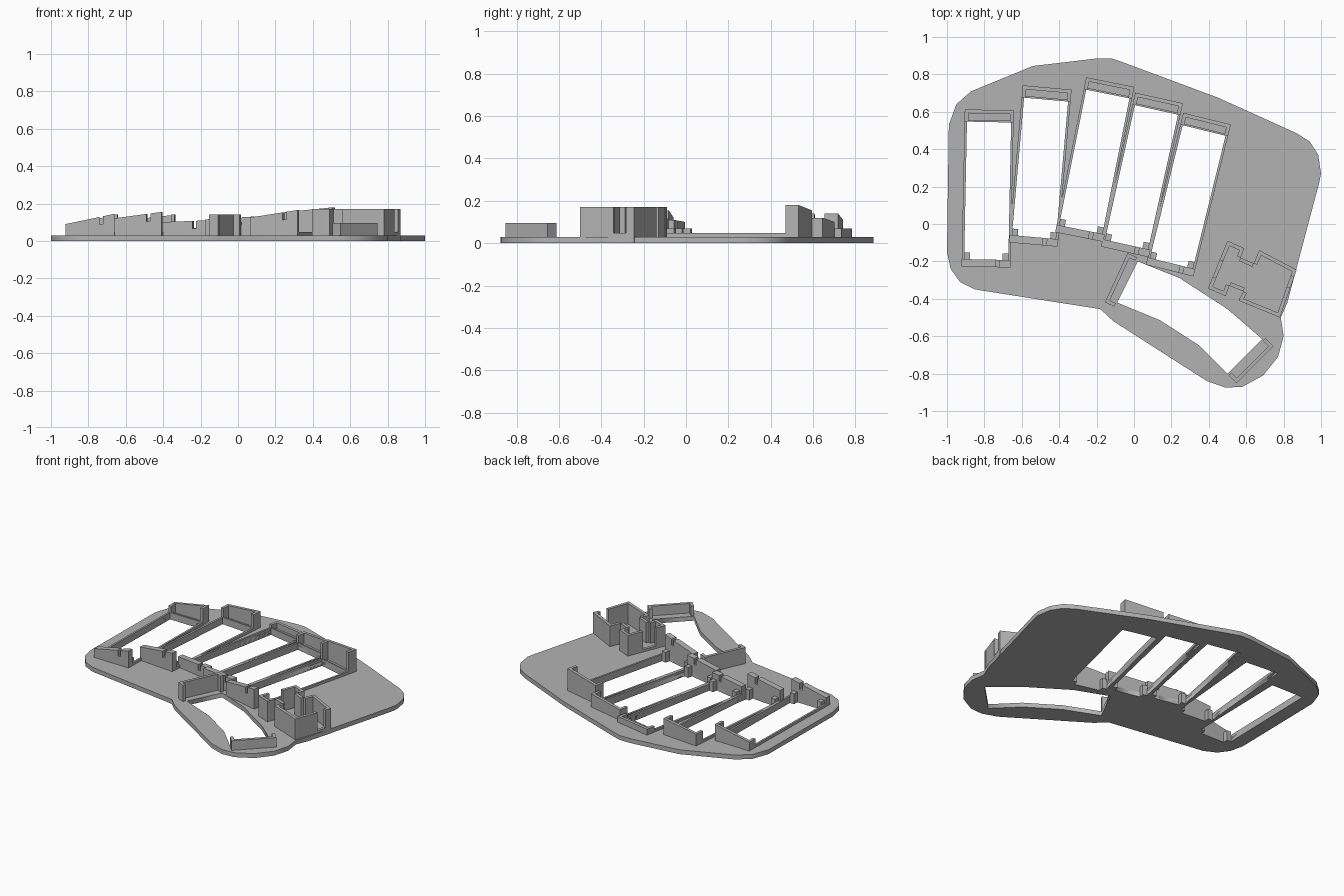
import bpy, bmesh
from mathutils import Vector

cube = bpy.data.objects.get("Cube")
if cube:
    bpy.data.objects.remove(cube)

grey = bpy.data.materials.new("matte_grey")
grey.use_nodes = True
grey.diffuse_color = (0.45, 0.45, 0.45, 1)
grey.node_tree.nodes["Principled BSDF"].inputs["Base Color"].default_value = grey.diffuse_color

PLATE, RIM = 0.03, 0.047
HOLE, OUTER = 0.236, 0.262


def prism(name, corners, tops, base=0.0):
    """Upright solid over a flat outline with its own top height per corner."""
    bm = bmesh.new()
    low = [bm.verts.new((p.x, p.y, base)) for p in corners]
    high = [bm.verts.new((p.x, p.y, z)) for p, z in zip(corners, tops)]
    bm.faces.new(low)
    bm.faces.new(high)
    for i in range(len(low)):
        j = (i + 1) % len(low)
        bm.faces.new((low[i], low[j], high[j], high[i]))
    bmesh.ops.recalc_face_normals(bm, faces=bm.faces)
    mesh = bpy.data.meshes.new(name)
    bm.to_mesh(mesh)
    bm.free()
    mesh.materials.append(grey)
    obj = bpy.data.objects.new(name, mesh)
    bpy.context.collection.objects.link(obj)


class Frame:
    """Local axes: v runs outward, u runs to its right."""
    def __init__(self, origin, v):
        self.o, self.v = Vector(origin), Vector(v).normalized()
        self.u = Vector((self.v.y, -self.v.x))

    def at(self, x, y):
        return self.o + self.u * x + self.v * y

    def rect(self, x0, x1, y0, y1):
        return [self.at(x0, y0), self.at(x1, y0), self.at(x1, y1), self.at(x0, y1)]

    def box(self, name, x0, x1, y0, y1, za, zb, base=0.0):
        prism(name, self.rect(x0, x1, y0, y1), (za, zb, zb, za), base)


def u_bracket(name, frame, width, depth, za, zb, t=0.02):
    """Wall with two end returns that face the opening."""
    h = width / 2
    frame.box(name + "_wall", -h, h, depth - t, depth, za, zb)
    frame.box(name + "_left_return", -h, t - h, 0, depth - t, za, za)
    frame.box(name + "_right_return", h - t, h, 0, depth - t, zb, zb)


def notched_wall(name, frame, za, zb):
    """Sloping front wall with a narrow notch and two inner tabs."""
    h = OUTER / 2
    def z(x):
        return za + (zb - za) * (x + h) / OUTER
    a, b = 0.05, 0.07
    frame.box(name + "_wide", -h, a, -0.04, 0, za, z(a))
    frame.box(name + "_notch", a, b, -0.04, 0, z(a) - 0.04, z(b) - 0.04)
    frame.box(name + "_narrow", b, h, -0.04, 0, z(b), zb)
    for side in (-1, 1):
        x = side * 0.103
        frame.box(name + "_tab", x - 0.016, x + 0.016, 0, 0.035, 0.07, 0.07)


# Key columns: front point, back point, front wall heights, back wall heights
columns = [
    ((-0.79, -0.19), (-0.775, 0.545), (0.09, 0.145), (0.09, 0.14)),
    ((-0.535, -0.07), (-0.47, 0.665), (0.12, 0.155), (0.11, 0.14)),
    ((-0.285, -0.03), (-0.14, 0.695), (0.10, 0.11), (0.07, 0.07)),
    ((-0.04, -0.11), (0.12, 0.61), (0.115, 0.13), (0.10, 0.12)),
    ((0.20, -0.21), (0.375, 0.50), (0.125, 0.165), (0.155, 0.18)),
]
holes = []
for n, (front, back, fz, bz) in enumerate(columns, 1):
    run = Vector(back) - Vector(front)
    length = run.length
    f, b = Frame(front, run), Frame(back, run)
    name = f"column_{n}"
    holes.append(f.rect(-HOLE / 2, HOLE / 2, 0, length))
    notched_wall(name + "_front", f, *fz)
    u_bracket(name + "_back", b, OUTER, 0.065, *bz)
    b.box(name + "_sill", -OUTER / 2, OUTER / 2, 0, 0.01, RIM, RIM)
    for side, x in (("left", -OUTER / 2), ("right", HOLE / 2)):
        f.box(f"{name}_{side}_rim", x, x + (OUTER - HOLE) / 2, 0, length, RIM, RIM)

# Thumb opening and its brackets
holes.append([Vector(p) for p in (
    (0.02, -0.2), (0.245, -0.29), (0.5, -0.455), (0.685, -0.615),
    (0.5, -0.8), (0.35, -0.65), (0.14, -0.515), (-0.09, -0.42))])
u_bracket("thumb_inner", Frame((-0.045, -0.31), (-0.91, 0.42)), 0.29, 0.055, 0.14, 0.14)
u_bracket("thumb_outer", Frame((0.605, -0.71), (0.7, -0.7)), 0.28, 0.06, 0.095, 0.095)

# Base plate cut by all openings
outline = [Vector(p) for p in (
    (-1, -0.15), (-0.99, 0.53), (-0.95, 0.64), (-0.87, 0.71), (-0.54, 0.845),
    (-0.41, 0.86), (-0.2, 0.885), (-0.12, 0.885), (-0.06, 0.865), (0.45, 0.675),
    (0.87, 0.485), (0.94, 0.44), (0.985, 0.37), (1, 0.27), (0.99, 0.22),
    (0.82, -0.42), (0.785, -0.5), (0.8, -0.6), (0.77, -0.71), (0.69, -0.81),
    (0.58, -0.87), (0.49, -0.875), (0.39, -0.84), (-0.11, -0.52),
    (-0.18, -0.455), (-0.85, -0.35), (-0.93, -0.31), (-0.98, -0.24))]
curve = bpy.data.curves.new("base_plate", "CURVE")
curve.dimensions, curve.fill_mode, curve.extrude = "2D", "BOTH", PLATE / 2
for loop in [outline] + holes:
    spline = curve.splines.new("POLY")
    spline.points.add(len(loop) - 1)
    for point, p in zip(spline.points, loop):
        point.co = (p.x, p.y, 0, 1)
    spline.use_cyclic_u = True
curve.materials.append(grey)
plate = bpy.data.objects.new("base_plate", curve)
plate.location.z = PLATE / 2
bpy.context.collection.objects.link(plate)
bpy.context.view_layer.objects.active = plate
plate.select_set(True)
bpy.ops.object.convert(target="MESH")

# Controller housing: notched ring of walls with gaps in its two long sides
ring = [Vector(p) for p in (
    (0.5, -0.09), (0.59, -0.13), (0.57, -0.18), (0.64, -0.21), (0.67, -0.14),
    (0.87, -0.245), (0.78, -0.5), (0.56, -0.41), (0.585, -0.36), (0.51, -0.33),
    (0.49, -0.385), (0.395, -0.345))]
gaps = {5: (0.15, 0.38), 11: (0.25, 0.6)}
for i, p in enumerate(ring):
    run = ring[(i + 1) % len(ring)] - p
    f, size = Frame(p, run), run.length
    start, end = gaps.get(i, (1, 1))
    f.box("housing_lip", 0, 0.02, 0, size, RIM, RIM)
    f.box("housing_wall", 0, 0.02, 0, size * start, 0.17, 0.17)
    if end < 1:
        f.box("housing_wall", 0, 0.02, size * end, size, 0.17, 0.17)
